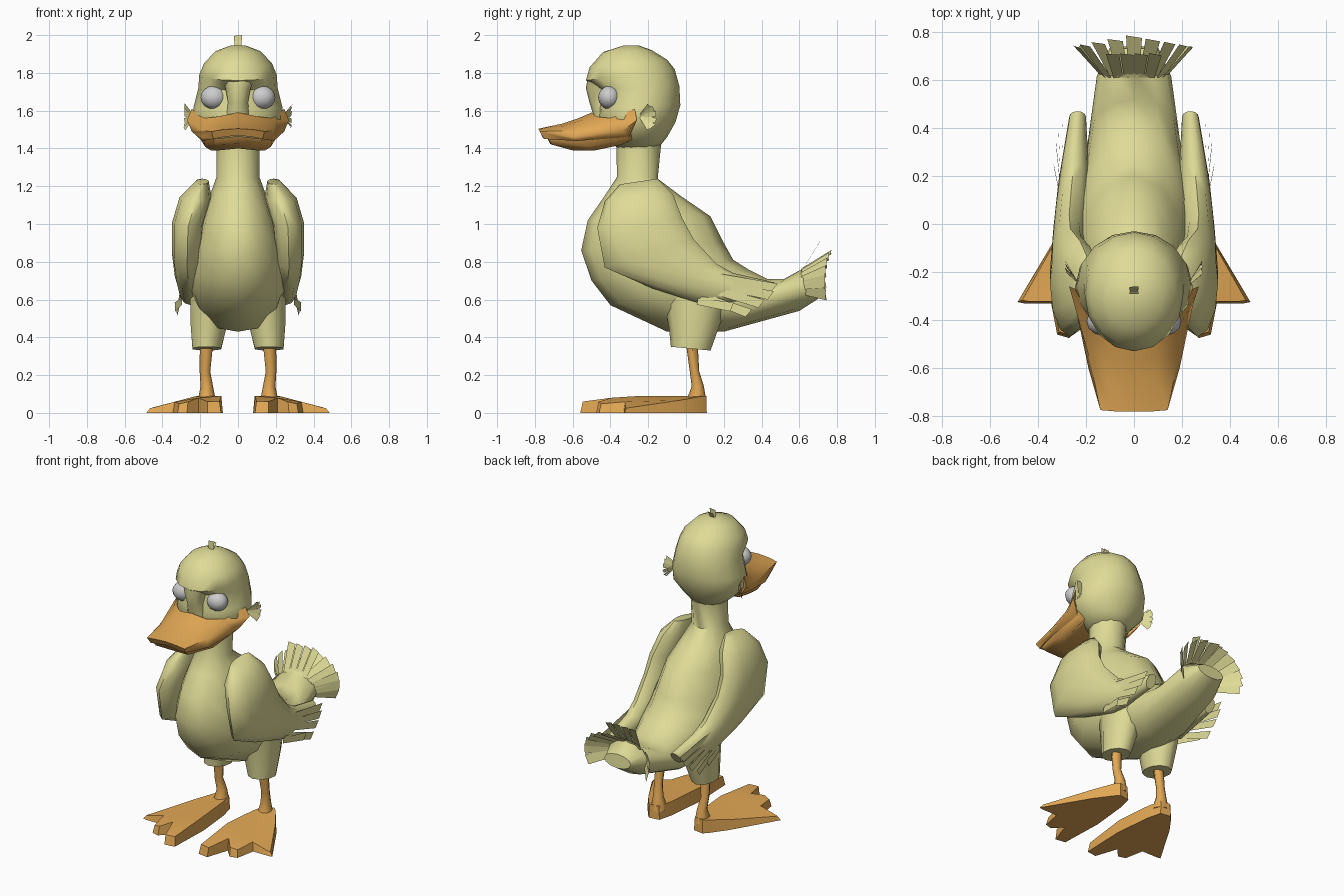
import bpy, bmesh, math
from mathutils import Vector as V

if "Cube" in bpy.data.objects:
    bpy.data.objects.remove(bpy.data.objects["Cube"])


def material(name, rgb):
    m = bpy.data.materials.new(name)
    m.diffuse_color = (*rgb, 1)
    m.use_nodes = True
    m.node_tree.nodes["Principled BSDF"].inputs["Base Color"].default_value = m.diffuse_color
    return m


DOWN = material("down_yellow", (0.74, 0.71, 0.31))
ORANGE = material("orange_skin", (0.76, 0.39, 0.09))


def make(name, verts, faces, mat, angle=50):
    me = bpy.data.meshes.new(name)
    me.from_pydata([tuple(v) for v in verts], [], faces)
    bm = bmesh.new()
    bm.from_mesh(me)
    bmesh.ops.remove_doubles(bm, verts=bm.verts, dist=1e-5)
    bmesh.ops.triangulate(bm, faces=[f for f in bm.faces if len(f.verts) > 4])
    bmesh.ops.recalc_face_normals(bm, faces=bm.faces)
    bm.to_mesh(me)
    bm.free()
    ob = bpy.data.objects.new(name, me)
    bpy.context.collection.objects.link(ob)
    if mat:
        me.materials.append(mat)
    bpy.ops.object.select_all(action='DESELECT')
    bpy.context.view_layer.objects.active = ob
    ob.select_set(True)
    bpy.ops.object.shade_smooth_by_angle(angle=math.radians(angle))
    return ob


def loft(name, rings, mat, s=1, n=12):
    """Elliptical rings: front y, front z, back y, back z, centre x, half width."""
    verts, faces = [], []
    for fy, fz, by, bz, cx, hw in rings:
        for i in range(n):
            a = 2 * math.pi * i / n
            t = 0.5 - 0.5 * math.cos(a)
            verts.append((s * (cx + hw * math.sin(a)), fy + (by - fy) * t, fz + (bz - fz) * t))
    for r in range(len(rings) - 1):
        for i in range(n):
            j = (i + 1) % n
            faces.append((r * n + i, r * n + j, (r + 1) * n + j, (r + 1) * n + i))
    faces.append(tuple(range(n)))
    faces.append(tuple(range(len(verts) - n, len(verts))))
    return make(name, verts, faces, mat)


def wrap(name, rows, mat):
    """Closed shell from centre-to-side rows, mirrored over x."""
    full = [[(-x, y, z) for x, y, z in reversed(r[1:])] + list(r) for r in rows]
    m, k = len(full), len(full[0])
    verts = [p for r in full for p in r]
    faces = []
    for r in range(m):
        q = (r + 1) % m
        for c in range(k - 1):
            faces.append((r * k + c, r * k + c + 1, q * k + c + 1, q * k + c))
    faces.append(tuple(r * k for r in range(m)))
    faces.append(tuple(r * k + k - 1 for r in range(m)))
    return make(name, verts, faces, mat)


def feathers(name, cards):
    """Flat feather cards: base, tip, normal, width."""
    verts, faces = [], []
    for base, tip, nrm, w in cards:
        b, t = V(base), V(tip)
        side = (t - b).cross(V(nrm)).normalized() * w / 2
        k = len(verts)
        verts += [b - side * .7, b + side * .7, t + side - (t - b) * .06, t - side]
        faces.append((k, k + 1, k + 2, k + 3))
    return make(name, verts, faces, DOWN, 20)


# Body, neck and tail root
loft("body", [
    (-.37, 1.44, -.13, 1.44, 0, .115), (-.365, 1.25, -.15, 1.24, 0, .115),
    (-.43, 1.15, -.03, 1.15, 0, .15), (-.52, 1.02, .13, 1.04, 0, .195),
    (-.555, .86, .20, .90, 0, .235), (-.50, .70, .25, .81, 0, .26),
    (-.40, .57, .33, .76, 0, .26), (-.10, .43, .43, .71, 0, .215),
    (.20, .43, .52, .71, 0, .19), (.60, .54, .63, .77, 0, .155),
    (.74, .63, .73, .72, 0, .10)], DOWN)

# Head, with the eye sockets set back and a bridge between them
loft("head", [
    (-.36, 1.40, -.14, 1.41, 0, .11), (-.42, 1.45, -.10, 1.46, 0, .17),
    (-.47, 1.53, -.055, 1.54, 0, .245), (-.465, 1.61, -.03, 1.63, 0, .235),
    (-.455, 1.71, -.035, 1.73, 0, .21), (-.53, 1.76, -.06, 1.82, 0, .205),
    (-.51, 1.83, -.10, 1.87, 0, .18), (-.44, 1.91, -.18, 1.92, 0, .12),
    (-.33, 1.945, -.25, 1.945, 0, .04)], DOWN, n=16)
loft("brow_bridge", [
    (-.485, 1.56, -.35, 1.56, 0, .075), (-.51, 1.64, -.35, 1.64, 0, .055),
    (-.53, 1.72, -.35, 1.72, 0, .07), (-.515, 1.80, -.35, 1.80, 0, .12)], DOWN, n=10)

# Upper and lower bill
wrap("upper_bill", [
    [(0, -.50, 1.59), (.10, -.48, 1.57), (.18, -.40, 1.56), (.245, -.27, 1.61)],
    [(0, -.57, 1.56), (.10, -.55, 1.55), (.20, -.41, 1.54), (.27, -.26, 1.55)],
    [(0, -.66, 1.53), (.10, -.66, 1.515), (.18, -.58, 1.495), (.245, -.34, 1.49)],
    [(0, -.78, 1.505), (.08, -.78, 1.50), (.14, -.775, 1.49), (.19, -.60, 1.46)],
    [(0, -.76, 1.47), (.08, -.76, 1.46), (.13, -.75, 1.45), (.19, -.58, 1.44)],
    [(0, -.40, 1.47), (.08, -.40, 1.46), (.15, -.38, 1.45), (.20, -.30, 1.46)]], ORANGE)
wrap("lower_bill", [
    [(0, -.74, 1.465), (.13, -.73, 1.45), (.18, -.56, 1.45), (.215, -.30, 1.50)],
    [(0, -.72, 1.425), (.12, -.71, 1.42), (.175, -.52, 1.41), (.20, -.31, 1.45)],
    [(0, -.60, 1.40), (.10, -.60, 1.39), (.145, -.48, 1.39), (.16, -.34, 1.42)],
    [(0, -.34, 1.42), (.08, -.34, 1.42), (.12, -.33, 1.43), (.15, -.28, 1.45)]], ORANGE)

# Crest tuft
feathers("crest", [((0, -.29, 1.93), (0, -.285, 2.0), (0, 1, 0), .045),
                   ((0, -.29, 1.93), (0, -.26, 1.985), (0, 1, -.5), .04)])

# Tail fan
tail = []
for i in range(13):
    a = math.radians(-112 + 224 * i / 12)
    sn, cs = math.sin(a), math.cos(a)
    tail.append(((.13 * sn, .61, .68 + .08 * cs),
                 (.25 * sn, .785 - .045 * abs(sn), .71 + (.15 if cs > 0 else .22) * cs),
                 (sn * .6, -.8, cs * .6), .066))
for x in (-.09, -.03, .03, .09):
    tail.append(((x * .7, .60, .73), (x, .71, .91), (0, -1, .4), .055))
feathers("tail_feathers", tail)

# Webbed foot outline, from heel round the three toes
FOOT = [(.13, .10), (.105, 0), (.08, -.25), (.09, -.55), (.16, -.56), (.21, -.41),
        (.27, -.475), (.32, -.46), (.345, -.33), (.46, -.33), (.485, -.325),
        (.31, -.03), (.23, .08), (.20, .11)]

for s, side in ((1, "left"), (-1, "right")):
    # Folded wing
    loft(side + "_wing", [
        (-.35, 1.21, -.15, 1.24, .19, .035), (-.43, 1.12, -.07, 1.16, .225, .085),
        (-.47, .98, -.02, 1.03, .265, .085), (-.43, .77, .04, .92, .27, .08),
        (-.18, .66, .16, .79, .26, .075), (.10, .57, .25, .74, .25, .065),
        (.42, .61, .47, .69, .235, .035)], DOWN, s)
    # Wing feathers
    quills = [(.06, .74, .48, .66), (.10, .69, .46, .62), (.07, .67, .41, .575),
              (.08, .62, .34, .525), (.06, .59, .25, .56)]
    feathers(side + "_wing_feathers", [
        ((s * (.305 - .002 * i), y0, z0), (s * (.295 + .01 * i), y1, z1), (1, 0, 0), .05)
        for i, (y0, z0, y1, z1) in enumerate(quills)])
    # Cheek feathers
    feathers(side + "_cheek_feathers", [
        ((s * .235, -.24, 1.57), (s * .285, -.20 + .045 * math.cos(a), 1.565 + .065 * math.sin(a)),
         (1, .3, 0), .028) for a in (-1.4, -.85, -.3, .3, .85, 1.4)])
    # Thigh, shin and foot
    loft(side + "_thigh", [
        (-.08, .35, .13, .33, .165, .08), (-.09, .45, .18, .47, .155, .10),
        (-.12, .62, .24, .65, .14, .12)], DOWN, s, 10)
    loft(side + "_shin", [
        (-.005, .40, .06, .40, .165, .037), (.02, .22, .07, .22, .175, .028),
        (.03, .14, .095, .14, .165, .033), (.0, .06, .11, .05, .165, .05)], ORANGE, s, 8)
    n = len(FOOT)
    low = [(s * x, y, 0) for x, y in FOOT]
    top = [(s * (.2 + (x - .2) * .93), y * .975,
            .09 - .065 * max(0, min(1, (x - .22) / .26)) - .03 * max(0, -y - .33) / .23)
           for x, y in FOOT]
    make(side + "_foot", low + top,
         [tuple(range(n)), tuple(range(n, 2 * n))] +
         [(i, (i + 1) % n, n + (i + 1) % n, n + i) for i in range(n)], ORANGE, 40)
    # Eye
    bpy.ops.mesh.primitive_uv_sphere_add(segments=12, ring_count=8, radius=1,
                                         location=(s * .128, -.405, 1.67))
    eye = bpy.context.object
    eye.name = side + "_eye"
    eye.scale = (.07, .06, .062)
    bpy.ops.object.shade_smooth()
